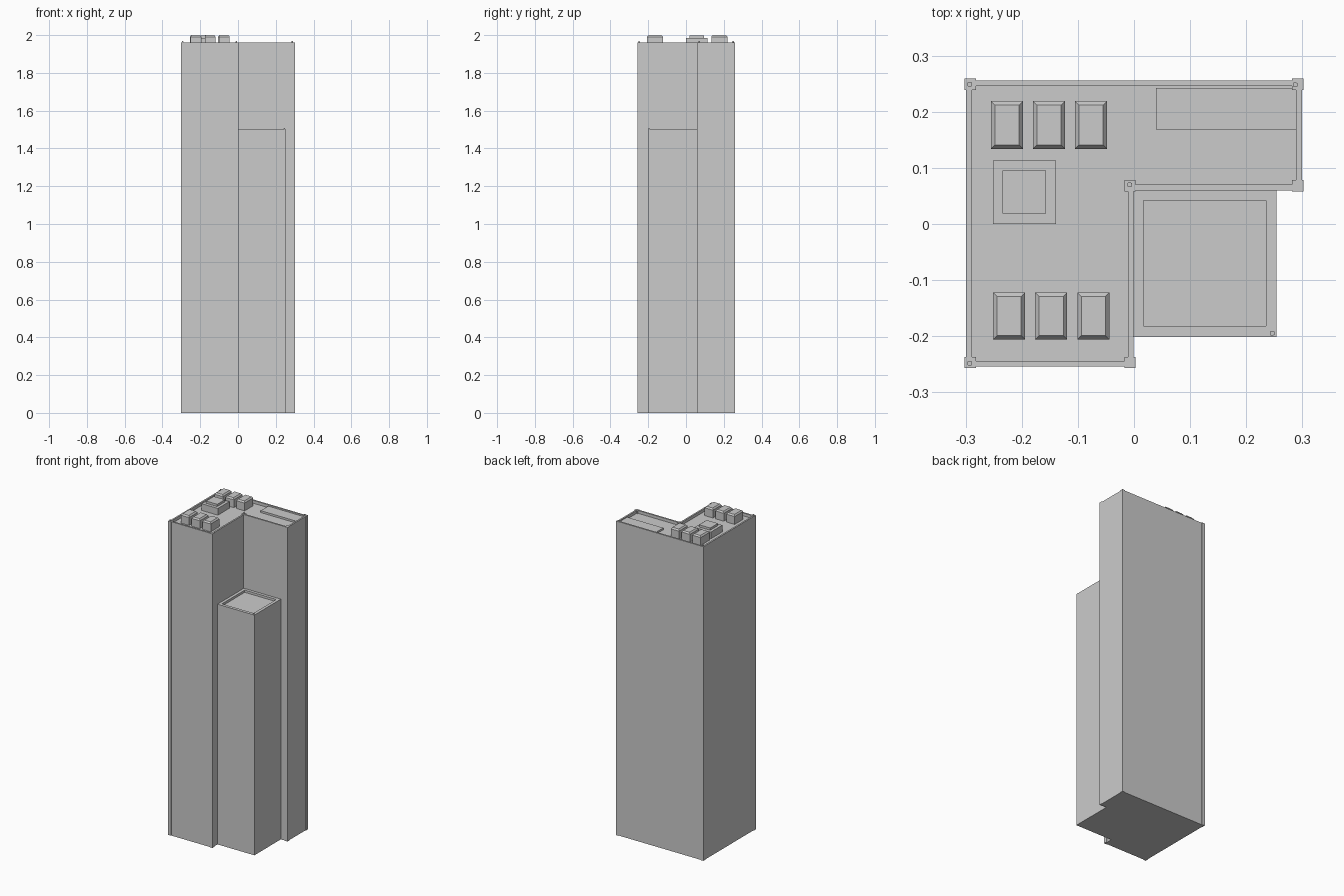
import bpy, bmesh

if "Cube" in bpy.data.objects:
    bpy.data.objects.remove(bpy.data.objects["Cube"])

ROOF, RIM, TOP = 1.942, 1.96, 2.0


def finish(name, bm):
    bmesh.ops.recalc_face_normals(bm, faces=bm.faces)
    me = bpy.data.meshes.new(name)
    bm.to_mesh(me)
    bm.free()
    ob = bpy.data.objects.new(name, me)
    bpy.context.collection.objects.link(ob)
    return ob


def prism(outline, z0, z1):
    """Extrude a flat outline; return the bmesh and its top face."""
    bm = bmesh.new()
    base = bm.faces.new([bm.verts.new((x, y, z0)) for x, y in outline])
    bm.normal_update()
    ext = bmesh.ops.extrude_face_region(bm, geom=[base], use_keep_orig=True)["geom"]
    top = next(g for g in ext if isinstance(g, bmesh.types.BMFace))
    for v in top.verts:
        v.co.z = z1
    bmesh.ops.recalc_face_normals(bm, faces=bm.faces)
    bm.normal_update()
    return bm, top


def rect(x0, x1, y0, y1):
    return [(x0, y0), (x1, y0), (x1, y1), (x0, y1)]


def box(name, x0, x1, y0, y1, z0, z1):
    return finish(name, prism(rect(x0, x1, y0, y1), z0, z1)[0])


def tower(name, outline, height, rim, depth):
    """Solid tower whose roof is sunk behind a parapet."""
    bm, top = prism(outline, 0, height)
    bmesh.ops.inset_individual(bm, faces=[top], thickness=rim, use_even_offset=True)
    # separate drop so the parapet inner walls are vertical
    ext = bmesh.ops.extrude_face_region(bm, geom=[top])["geom"]
    for v in [g for g in ext if isinstance(g, bmesh.types.BMVert)]:
        v.co.z -= depth
    if top.is_valid:
        bmesh.ops.delete(bm, geom=[top], context='FACES_ONLY')
    return finish(name, bm)


# L-shaped main tower and the lower block in its notch
tower("main_tower", [(-0.299, -0.254), (-0.001, -0.254), (-0.001, 0.06),
                     (0.299, 0.06), (0.299, 0.256), (-0.299, 0.256)],
      RIM, 0.01, RIM - ROOF)
tower("lower_block", rect(-0.002, 0.254, -0.201, 0.061), 1.5, 0.019, 0.014)

# Full-height corner columns
for x, y in [(-0.292, -0.247), (-0.007, -0.247), (-0.007, 0.068),
             (0.292, 0.068), (0.292, 0.249), (-0.292, 0.249)]:
    box("corner_column", x - 0.01, x + 0.01, y - 0.01, y + 0.01, 0, RIM + 0.001)

# Small beacons on corners
for x, y, z in [(-0.293, 0.249, RIM), (0.287, 0.248, RIM), (-0.008, 0.07, RIM),
                (-0.293, -0.248, RIM), (0.246, -0.195, 1.499)]:
    bm = bmesh.new()
    bmesh.ops.create_cube(bm, size=0.008)
    bmesh.ops.bevel(bm, geom=bm.edges[:], offset=0.001, segments=2, affect='EDGES')
    bmesh.ops.translate(bm, verts=bm.verts, vec=(x, y, z + 0.004))
    finish("beacon", bm)

# Rooftop units with sloped top edges, two rows of three
for x_start, y0, y1 in [(-0.255, 0.134, 0.219), (-0.251, -0.206, -0.122)]:
    for i in range(3):
        x = x_start + 0.075 * i
        bm, top = prism(rect(x, x + 0.057, y0, y1), ROOF, TOP - 0.009)
        bmesh.ops.inset_individual(bm, faces=[top], thickness=0.007,
                                   depth=0.009, use_even_offset=True)
        finish("roof_unit", bm)

# Stepped plant room
box("plant_room_base", -0.251, -0.139, 0.0, 0.113, ROOF, 1.984)
box("plant_room_top", -0.234, -0.157, 0.019, 0.095, 1.984, 1.998)

# Low slab on the rear wing
box("roof_slab", 0.039, 0.289, 0.168, 0.242, ROOF, ROOF + 0.012)
